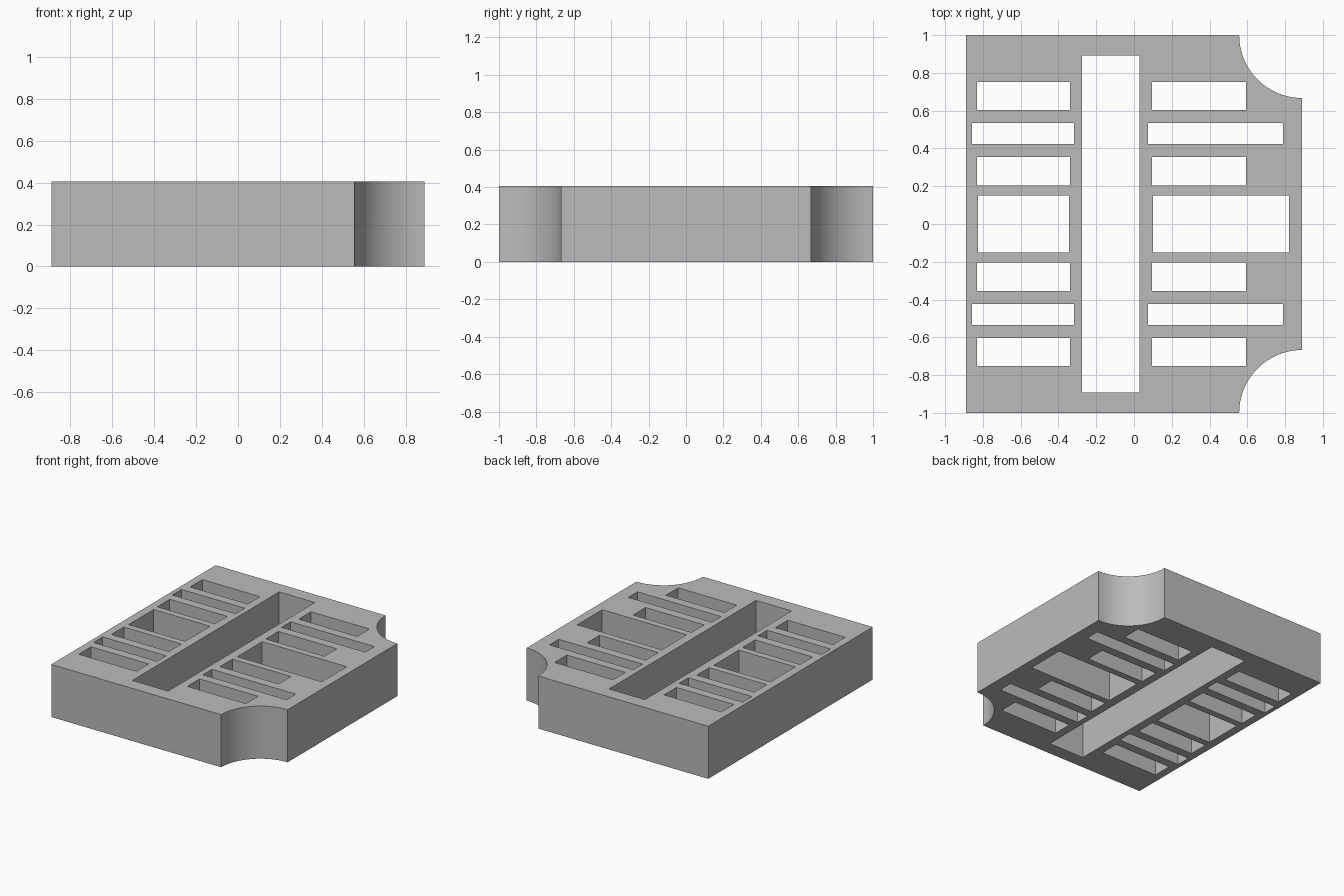
import bpy, bmesh
from mathutils import Matrix, Vector

cube = bpy.data.objects.get("Cube")
if cube:
    bpy.data.objects.remove(cube, do_unlink=True)

HEIGHT = 0.405
HALF_X, HALF_Y = 0.89, 1.0
NOTCH_RADIUS = 0.333

grey = bpy.data.materials.new("plain_grey")
grey.use_nodes = True
colour = (0.5, 0.5, 0.5, 1)
grey.diffuse_color = colour
grey.node_tree.nodes["Principled BSDF"].inputs["Base Color"].default_value = colour


def add_box(bm, x0, x1, y0, y1, z0, z1):
    size = Matrix.Diagonal((x1 - x0, y1 - y0, z1 - z0, 1))
    centre = Vector((x0 + x1, y0 + y1, z0 + z1)) / 2
    bmesh.ops.create_cube(bm, size=1, matrix=Matrix.Translation(centre) @ size)


def make_object(name, bm):
    mesh = bpy.data.meshes.new(name)
    bm.to_mesh(mesh)
    bm.free()
    mesh.materials.append(grey)
    obj = bpy.data.objects.new(name, mesh)
    bpy.context.collection.objects.link(obj)
    return obj


# Solid block
bm = bmesh.new()
add_box(bm, -HALF_X, HALF_X, -HALF_Y, HALF_Y, 0, HEIGHT)
block = make_object("slotted_block", bm)

# Cutters: long central slot, rows of side slots, two round corner notches
bm = bmesh.new()


def cut(x0, x1, y0, y1):
    add_box(bm, x0, x1, y0, y1, -0.1, HEIGHT + 0.1)


cut(-0.275, 0.03, -0.893, 0.893)
for x0, x1 in ((-0.825, -0.344), (0.10, 0.82)):
    cut(x0, x1, -0.152, 0.152)

short = ((-0.83, -0.34), (0.095, 0.593))
long = ((-0.857, -0.317), (0.074, 0.788))
rows = ((0.203, 0.355, short), (0.423, 0.535, long), (0.603, 0.752, short))
for y0, y1, spans in rows:
    for x0, x1 in spans:
        cut(x0, x1, y0, y1)
        cut(x0, x1, -y1, -y0)

for side in (-1, 1):
    bmesh.ops.create_cone(
        bm, cap_ends=True, segments=96, radius1=NOTCH_RADIUS, radius2=NOTCH_RADIUS,
        depth=HEIGHT + 0.2,
        matrix=Matrix.Translation((HALF_X, side * HALF_Y, HEIGHT / 2)))
cutter = make_object("slot_cutters", bm)
cutter.hide_render = True

# Cut the openings through the block
mod = block.modifiers.new("openings", "BOOLEAN")
mod.operation = "DIFFERENCE"
mod.solver = "EXACT"
mod.object = cutter
bpy.context.view_layer.objects.active = block
block.select_set(True)
bpy.ops.object.modifier_apply(modifier=mod.name)
bpy.data.objects.remove(cutter, do_unlink=True)

# Smooth the round notches, keep all other edges sharp
bpy.ops.object.shade_smooth_by_angle()
